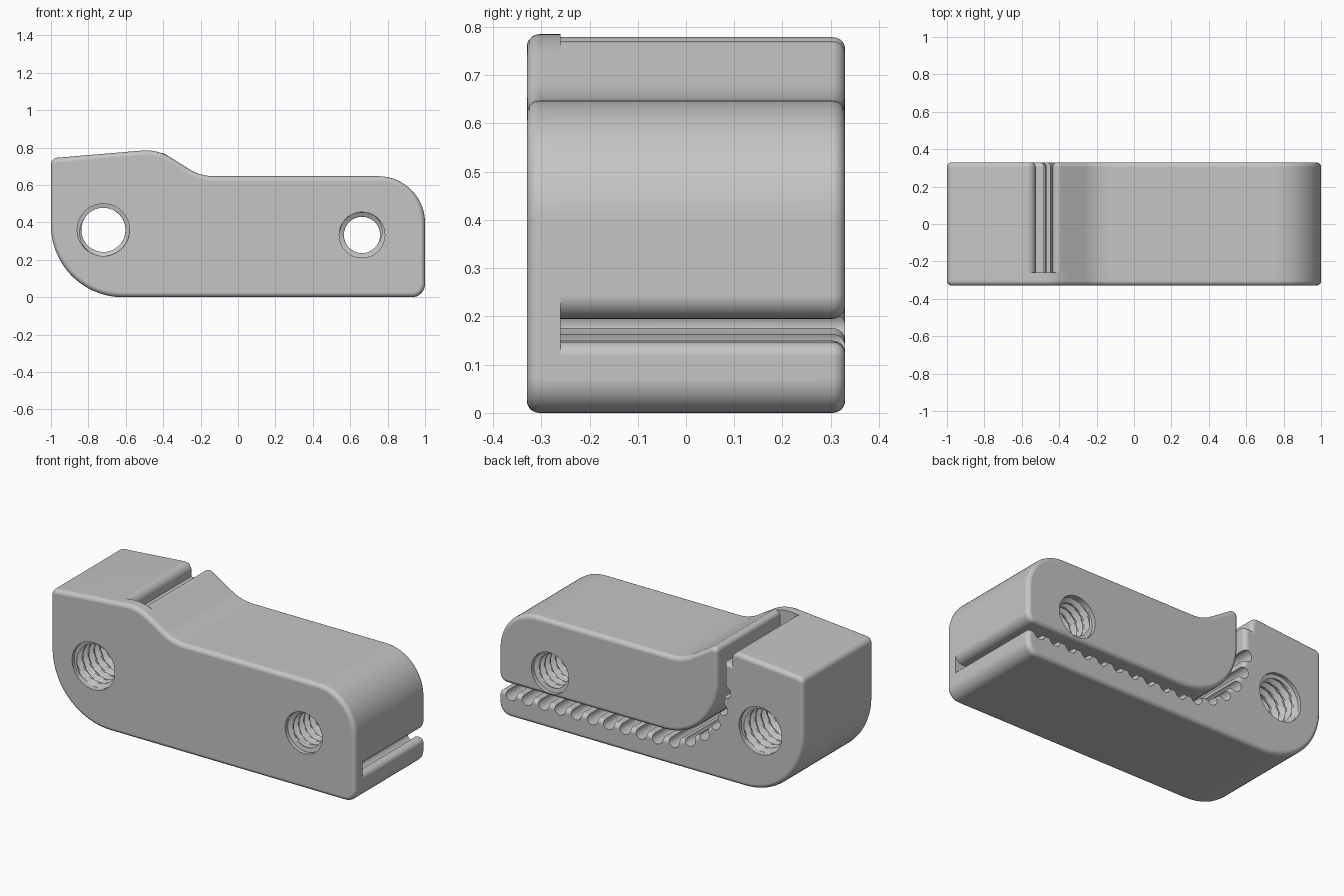
import bpy, bmesh, math
from mathutils import Vector

if "Cube" in bpy.data.objects:
    bpy.data.objects.remove(bpy.data.objects["Cube"], do_unlink=True)

FRONT, SPLIT, BACK, EDGE = -0.33, -0.26, 0.33, 0.026

grey = bpy.data.materials.new("plain grey")
grey.use_nodes = True
grey.diffuse_color = (0.56, 0.56, 0.56, 1)
grey.node_tree.nodes["Principled BSDF"].inputs["Base Color"].default_value = (0.56, 0.56, 0.56, 1)


def fillet(corners):
    """Round each (x, z, radius) corner of a counter-clockwise outline."""
    out = []
    for i, (x, z, r) in enumerate(corners):
        p = Vector((x, z))
        if r == 0:
            out.append(p)
            continue
        a = (Vector(corners[i - 1][:2]) - p).normalized()
        b = (Vector(corners[(i + 1) % len(corners)][:2]) - p).normalized()
        half = a.angle(b) / 2
        centre = p + (a + b).normalized() * r / math.sin(half)
        start = p + a * r / math.tan(half) - centre
        end = p + b * r / math.tan(half) - centre
        turn = math.pi - 2 * half
        steps = max(4, math.ceil(turn / math.radians(4 if r > 0.1 else 11)))
        for k in range(steps + 1):
            t = k / steps
            v = start * math.sin((1 - t) * turn) + end * math.sin(t * turn)
            out.append(centre + v / math.sin(turn))
    return out


def inset(points, d):
    """Move every side of the outline inwards by d."""
    out = []
    for i, p in enumerate(points):
        a = (p - points[i - 1]).normalized()
        b = (points[(i + 1) % len(points)] - p).normalized()
        n = Vector((-a.y, a.x)) + Vector((-b.y, b.x))
        out.append(p + n * 2 * d / n.length_squared)
    return out


def make_object(name, bm):
    bmesh.ops.recalc_face_normals(bm, faces=bm.faces)
    mesh = bpy.data.meshes.new(name)
    bm.to_mesh(mesh)
    bm.free()
    obj = bpy.data.objects.new(name, mesh)
    bpy.context.collection.objects.link(obj)
    mesh.materials.append(grey)
    return obj


def loft(bm, rings):
    """Skin closed rings of points and cap both ends."""
    loops = [[bm.verts.new(p) for p in ring] for ring in rings]
    for low, high in zip(loops, loops[1:]):
        for i in range(len(low)):
            bm.faces.new((low[i - 1], low[i], high[i], high[i - 1]))
    bm.faces.new(loops[0])
    bm.faces.new(loops[-1])


def slab(name, corners, flat_y, round_y):
    """Extrude an outline from a plain end to an end with a rounded rim."""
    pts = fillet(corners)
    side = 1 if round_y > flat_y else -1
    levels = [(flat_y, 0)]
    for k in range(6):
        a = k / 5 * math.pi / 2
        levels.append((round_y - side * EDGE * (1 - math.sin(a)), EDGE * (1 - math.cos(a))))
    bm = bmesh.new()
    loft(bm, [[(p.x, y, p.y) for p in inset(pts, d)] for y, d in levels])
    return make_object(name, bm)


def thread_cutter(name, x, z, minor, major, pitch):
    """Bore with a helical thread and plain mouths."""
    sides, count = 48, round(0.72 / pitch * 12)
    rings = []
    for j in range(count + 1):
        y = -0.36 + 0.72 * j / count
        ring = []
        for i in range(sides):
            a = math.tau * i / sides
            wave = 0.5 + 0.7 * math.sin(math.tau * y / pitch + a)
            r = minor + (major - minor) * min(1, max(0, wave))
            if abs(y) > 0.305:
                r = major
            ring.append((x + r * math.cos(a), y, z + r * math.sin(a)))
        rings.append(ring)
    bm = bmesh.new()
    loft(bm, rings)
    return make_object(name, bm)


# Front plate carries the full outline
front_plate = slab("front_plate", [
    (1, 0, 0.07), (1, 0.647, 0.25), (-0.2, 0.647, 0.25), (-0.43, 0.791, 0.25),
    (-1, 0.743, 0.035), (-1, 0, 0.385)], SPLIT, FRONT)

# Jaw inside the bend of the belt slot
inner_jaw = slab("inner_jaw", [
    (1, 0.195, 0.05), (1, 0.647, 0.25), (-0.2, 0.647, 0.25), (-0.394, 0.768, 0.035),
    (-0.435, 0.778, 0.027), (-0.435, 0.195, 0.36)], SPLIT, BACK)

# Jaw outside the bend, which carries the belt teeth
toothed_jaw = slab("toothed_jaw", [
    (1, 0, 0.07), (1, 0.147, 0.03), (-0.48, 0.147, 0.41), (-0.48, 0.7, 0),
    (-0.525, 0.7, 0), (-0.525, 0.783, 0.045), (-1, 0.743, 0.035), (-1, 0, 0.385)], SPLIT, BACK)

# Grooves between the teeth, spaced evenly along the slot
bm = bmesh.new()
bend, start, pitch, depth, radius = 0.41, 0.92, 0.107, 0.01, 0.036
cx, cz = -0.48 + bend, 0.147 + bend
straight, arc = start - cx, bend * math.pi / 2
for n in range(16):
    s = n * pitch
    if s < straight:
        x, z = start - s, 0.147 - depth
    elif s < straight + arc:
        a = (s - straight) / bend
        x, z = cx - (bend + depth) * math.sin(a), cz - (bend + depth) * math.cos(a)
    else:
        x, z = -0.48 - depth, cz + s - straight - arc
    circle = [math.tau * (i + 0.3) / 20 for i in range(20)]
    loft(bm, [[(x + radius * math.cos(a), y, z + radius * math.sin(a)) for a in circle]
              for y in (-0.3, 0.4)])
grooves = make_object("groove_cutter", bm)

# Threaded holes
left_bore = thread_cutter("large_bore_cutter", -0.72, 0.36, 0.118, 0.14, 0.055)
right_bore = thread_cutter("small_bore_cutter", 0.663, 0.333, 0.097, 0.122, 0.05)

cuts = {front_plate: (left_bore, right_bore),
        inner_jaw: (right_bore,),
        toothed_jaw: (grooves, left_bore)}
for part, cutters in cuts.items():
    bpy.ops.object.select_all(action="DESELECT")
    part.select_set(True)
    bpy.context.view_layer.objects.active = part
    for cutter in cutters:
        mod = part.modifiers.new("cut", "BOOLEAN")
        mod.operation = "DIFFERENCE"
        mod.solver = "EXACT"
        mod.object = cutter
        bpy.ops.object.modifier_apply(modifier=mod.name)
    bpy.ops.object.shade_smooth_by_angle(angle=math.radians(35))
    weighted = part.modifiers.new("weighted normals", "WEIGHTED_NORMAL")
    weighted.keep_sharp = True

for cutter in (grooves, left_bore, right_bore):
    bpy.data.objects.remove(cutter, do_unlink=True)
